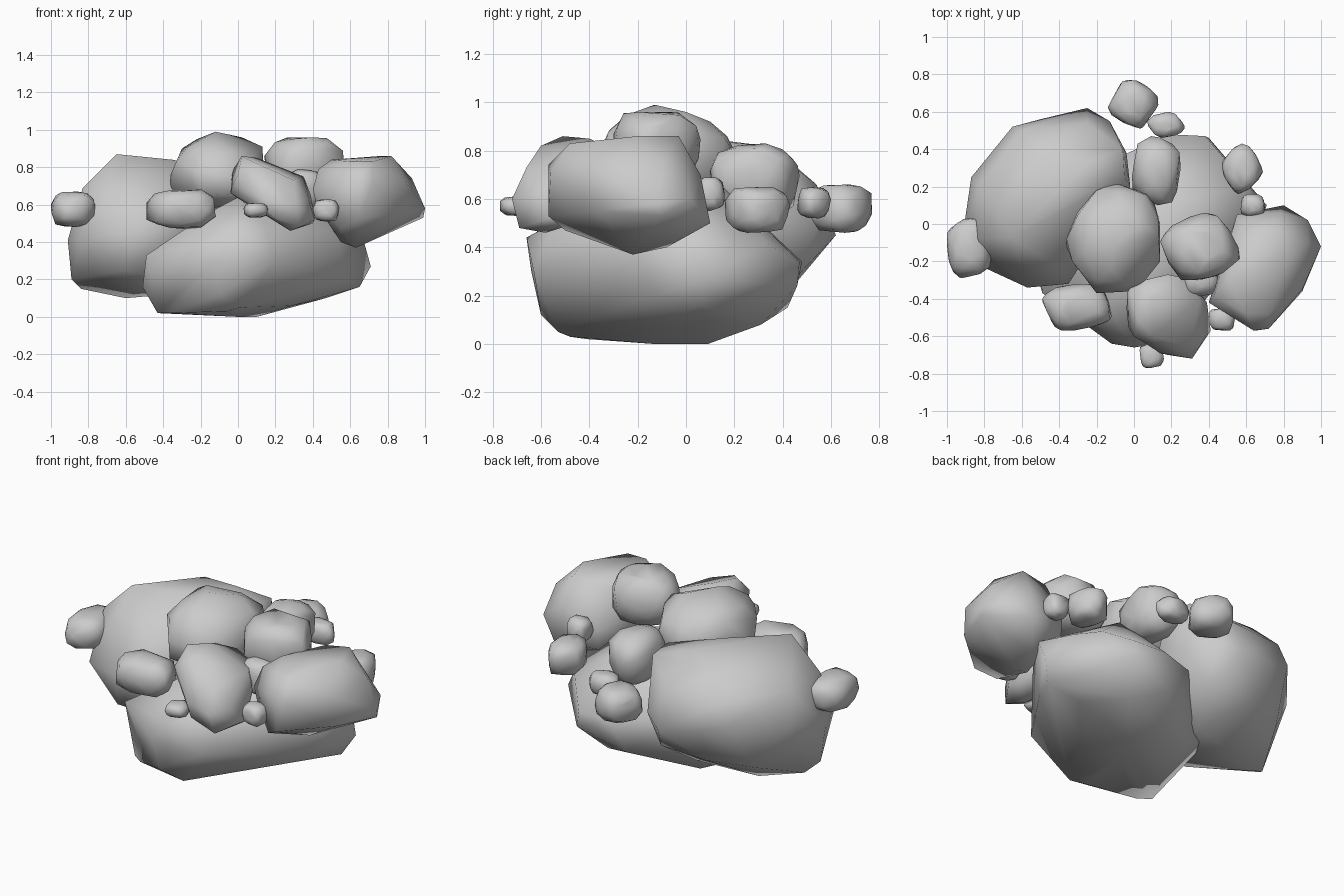
import bpy, bmesh, math, random
from mathutils import Vector

random.seed(4)


def hull_rock(name, pts):
    """Convex boulder through a few silhouette points, smooth shaded."""
    bm = bmesh.new()
    for p in pts:
        bm.verts.new(p)
    res = bmesh.ops.convex_hull(bm, input=bm.verts[:])
    loose = {v for v in res["geom_interior"] + res["geom_unused"]
             if isinstance(v, bmesh.types.BMVert)}
    bmesh.ops.delete(bm, geom=list(loose), context='VERTS')
    bmesh.ops.recalc_face_normals(bm, faces=bm.faces[:])
    me = bpy.data.meshes.new(name)
    bm.to_mesh(me)
    bm.free()
    ob = bpy.data.objects.new(name, me)
    bpy.context.collection.objects.link(ob)
    bpy.ops.object.select_all(action='DESELECT')
    ob.select_set(True)
    bpy.context.view_layer.objects.active = ob
    bpy.ops.object.shade_smooth_by_angle(angle=math.radians(70))
    return ob


def small_rock(name, xr, yr, zr, turn=0, n=60, power=3.6):
    """Rounded-box stone with jitter, fitted exactly to its extents."""
    pts = []
    for i in range(n):
        z = 1 - (2 * i + 1) / n
        r, a = math.sqrt(1 - z * z), i * 2.39996
        d = Vector((r * math.cos(a), r * math.sin(a), z))
        d /= sum(abs(c) ** power for c in d) ** (1 / power)
        d *= random.uniform(0.9, 1.03)
        t = math.radians(turn)
        pts.append([d.x * math.cos(t) - d.y * math.sin(t),
                    d.x * math.sin(t) + d.y * math.cos(t), d.z])
    for k, (a, b) in enumerate((xr, yr, zr)):
        lo, hi = min(p[k] for p in pts), max(p[k] for p in pts)
        for p in pts:
            p[k] = a + (b - a) * (p[k] - lo) / (hi - lo)
    return hull_rock(name, pts)


# Large base boulder
hull_rock("base_boulder", [
    (-.51, -.3, .16), (-.49, -.37, .33), (-.43, -.36, .02), (-.45, .1, .2),
    (-.06, -.48, .03), (-.1, -.6, .12), (-.12, -.64, .3), (0, -.66, .44),
    (.2, -.63, .3), (.01, -.53, .05), (-.36, -.41, .02), (.53, -.22, .45),
    (0, -.13, 0), (.1, .09, 0), (-.2, .15, .03), (.2, -.27, .1),
    (.36, -.35, .24), (.56, -.13, .2), (.47, .09, .1), (.29, -.11, .06),
    (.65, .05, .16), (.71, .1, .27), (.66, -.02, .45), (.6, .2, .42),
    (.3, .31, .08), (.4, .46, .24), (.38, .47, .34), (.18, .48, .34),
    (.1, .42, .15), (.5, .33, .42), (.2, .12, .68), (0, -.3, .64),
    (-.15, -.43, .56), (.14, -.55, .5), (.35, -.1, .64), (-.2, .3, .4)])

# Large left boulder
hull_rock("left_boulder", [
    (-.91, -.02, .41), (-.89, 0, .2), (-.87, .25, .5), (-.83, -.22, .42),
    (-.84, .08, .15), (-.6, .17, .1), (-.57, -.34, .45), (-.35, -.32, .45),
    (-.6, -.28, .25), (-.83, -.08, .69), (-.65, -.07, .87), (-.53, .1, .82),
    (-.35, .12, .84), (-.25, .33, .82), (-.5, .4, .78), (-.65, .52, .55),
    (-.5, .56, .5), (-.25, .62, .45), (-.13, .55, .5), (-.04, .38, .5),
    (-.02, .2, .6), (-.06, .4, .77), (-.05, .25, .78), (-.1, .1, .3),
    (-.15, .45, .27), (-.45, .47, .27), (-.7, .36, .25), (-.4, -.2, .2),
    (-.25, .25, .13), (-.72, -.2, .64), (-.4, -.24, .64), (-.83, .2, .68),
    (-.6, .5, .67), (-.25, .54, .66)])

# Right boulder
hull_rock("right_boulder", [
    (.4, -.42, .68), (.43, -.38, .79), (.42, -.42, .6), (.5, -.3, .84),
    (.64, -.57, .74), (.72, -.56, .71), (.65, -.57, .53), (.6, -.48, .83),
    (.72, -.48, .83), (.55, -.5, .47), (.9, -.35, .72), (.9, -.36, .55),
    (.82, -.2, .86), (.76, -.03, .86), (.6, -.03, .83), (.93, -.1, .74),
    (1, -.12, .58), (.99, -.1, .53), (.93, .02, .6), (.8, .1, .5),
    (.78, .06, .7), (.55, .05, .62), (.63, -.22, .37), (.55, -.25, .4),
    (.65, -.08, .4), (.47, -.2, .52), (.48, -.2, .8), (.55, .04, .5)])

# Front boulder, leaning
hull_rock("front_boulder", [
    (.02, -.51, .86), (-.03, -.32, .78), (-.04, -.45, .66), (.06, -.3, .8),
    (.1, -.4, .85), (.18, -.27, .79), (.28, -.29, .76), (.35, -.4, .75),
    (.39, -.42, .65), (.4, -.5, .5), (.31, -.72, .6), (.14, -.69, .62),
    (.28, -.58, .46), (.18, -.5, .53), (-.03, -.55, .7), (.1, -.6, .82),
    (.3, -.66, .73), (.33, -.69, .48), (.18, -.7, .54), (.05, -.3, .6),
    (.38, -.61, .62), (0, -.6, .76), (.3, -.3, .55), (.41, -.57, .52)])

# Crown stone on top, with a low peak
hull_rock("crown_stone", [
    (-.12, -.13, .99), (.02, 0, .96), (.13, -.05, .91), (.13, .02, .88),
    (.05, .16, .85), (-.1, .22, .76), (-.2, .18, .83), (-.3, .05, .9),
    (-.36, -.08, .76), (-.36, -.12, .68), (-.33, -.2, .83), (-.26, -.28, .86),
    (-.2, -.37, .77), (-.02, -.36, .75), (.06, -.3, .83), (.14, -.2, .75),
    (.14, .0, .68), (-.2, -.36, .66), (0, -.35, .65), (.1, -.25, .62),
    (-.3, .08, .65), (-.1, .2, .65), (.1, .15, .68), (-.15, -.1, .58),
    (-.2, -.3, .9), (-.22, .02, .95), (-.05, -.32, .88), (-.27, -.15, .91),
    (-.05, .1, .92), (-.08, .17, .86), (-.12, -.24, .95)])

# Remaining stones: name, x range, y range, z range, turn
for name, x, y, z, turn in [
    ("upper_right_stone", (.14, .57), (-.30, .06), (.66, .96), 25),
    ("back_middle_stone", (-.01, .25), (.10, .47), (.53, .83), -10),
    ("front_left_stone", (-.49, -.12), (-.57, -.32), (.47, .68), 15),
    ("far_left_stone", (-1, -.76), (-.29, .03), (.48, .67), 10),
    ("right_back_stone", (.47, .69), (.16, .43), (.46, .65), 30),
    ("right_back_pebble", (.57, .70), (.04, .16), (.55, .69), 0),
    ("rear_stone", (-.14, .13), (.51, .77), (.46, .66), -30),
    ("rear_pebble", (.07, .27), (.46, .60), (.52, .65), 20),
    ("front_pebble", (.03, .16), (-.77, -.64), (.53, .61), 10),
    ("front_right_pebble", (.40, .54), (-.57, -.45), (.51, .63), 0),
    ("gap_stone", (.25, .46), (-.39, -.22), (.58, .79), 10),
]:
    small_rock(name, x, y, z, turn, 60)
